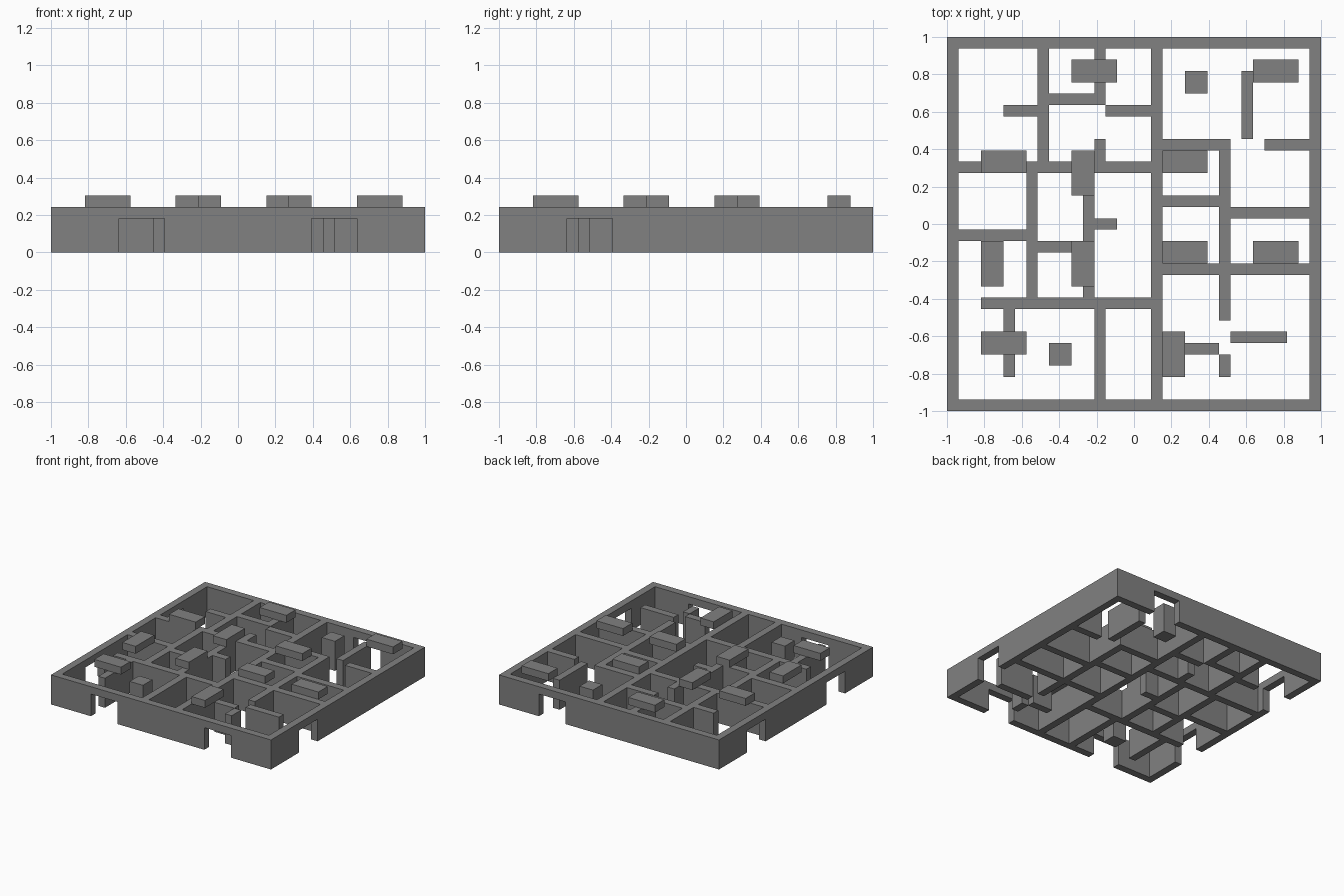
import bpy
import bmesh
from mathutils import Matrix, Vector

CELLS = 33                 # cells along each side of the square plan
UNIT = 2 / CELLS
WALL_TOP, DOOR_TOP, SLAB_TOP = 4, 3, 5

cube = bpy.data.objects.get("Cube")
if cube:
    bpy.data.objects.remove(cube)

grey = bpy.data.materials.new("plain grey")
grey.use_nodes = True
colour = (0.22, 0.22, 0.22, 1)
grey.diffuse_color = colour
grey.node_tree.nodes["Principled BSDF"].inputs["Base Color"].default_value = colour


def add_box(bm, low, high):
    """Add a box whose corners are given in cells."""
    low, high = Vector(low), Vector(high)
    matrix = Matrix.Translation((low + high) / 2) @ Matrix.Diagonal((high - low).to_4d())
    bmesh.ops.create_cube(bm, size=1, matrix=matrix)


def make_object(name, boxes):
    bm = bmesh.new()
    for low, high in boxes:
        add_box(bm, low, high)
    bmesh.ops.translate(bm, verts=bm.verts, vec=(-CELLS / 2, -CELLS / 2, 0))
    bmesh.ops.scale(bm, verts=bm.verts, vec=(UNIT, UNIT, UNIT))
    mesh = bpy.data.meshes.new(name)
    bm.to_mesh(mesh)
    bm.free()
    mesh.materials.append(grey)
    obj = bpy.data.objects.new(name, mesh)
    bpy.context.collection.objects.link(obj)
    return obj


def wall_x(row, start, end, bottom=0):
    return (start, row, bottom), (end, row + 1, WALL_TOP)


def wall_y(col, start, end, bottom=0):
    return (col, start, bottom), (col + 1, end, WALL_TOP)


def wall_with_doors(wall, line, start, end, doors):
    """Piers between the doorways and a lintel over each one."""
    boxes = []
    for door_start, door_end in doors:
        boxes.append(wall(line, start, door_start))
        boxes.append(wall(line, door_start, door_end, DOOR_TOP))
        start = door_end
    boxes.append(wall(line, start, end))
    return boxes


# Outer walls with their doorways
near_door, far_door = (6, 10), (23, 27)
last = CELLS - 1
make_object("front_wall", wall_with_doors(wall_x, 0, 0, CELLS, [near_door, far_door]))
make_object("back_wall", wall_with_doors(wall_x, last, 0, CELLS, [far_door]))
make_object("right_wall", wall_with_doors(wall_y, 0, 1, last, [near_door, far_door]))
make_object("left_wall", wall_with_doors(wall_y, last, 1, last, [near_door]))

# Inner walls running side to side: row, start, end
cross_walls = [
    (27, 9, 13), (26, 5, 8), (26, 14, 18), (21, 1, 18), (15, 1, 7),
    (16, 13, 15), (14, 8, 12), (9, 3, 18), (23, 19, 25), (23, 28, last),
    (18, 19, 24), (17, 25, last), (12, 19, 24), (12, 25, last),
    (6, 25, 30), (5, 21, 24),
]
make_object("inner_cross_walls", [wall_x(*w) for w in cross_walls])

# Inner walls running front to back: column, start, end
long_walls = [
    (18, 1, last), (8, 22, last), (13, 27, last), (13, 22, 24), (7, 10, 21),
    (12, 10, 21), (5, 3, 9), (13, 1, 9), (24, 8, 23), (26, 24, 30), (24, 3, 5),
]
make_object("inner_long_walls", [wall_y(*w) for w in long_walls])

# Square pillars standing in open rooms
for i, (col, row) in enumerate([(21, 28), (9, 4)]):
    make_object(f"pillar_{i + 1}", [((col, row, 0), (col + 2, row + 2, WALL_TOP))])

# Raised slabs level with the wall tops
wide, deep = (4, 2), (2, 4)
slabs = [
    (11, 29, wide), (3, 21, wide), (3, 5, wide), (19, 13, wide), (27, 13, wide),
    (19, 21, wide), (27, 29, wide), (11, 19, deep), (3, 11, deep),
    (11, 11, deep), (19, 3, deep),
]
for i, (col, row, size) in enumerate(slabs):
    make_object(f"slab_{i + 1}", [((col, row, WALL_TOP),
                                   (col + size[0], row + size[1], SLAB_TOP))])
